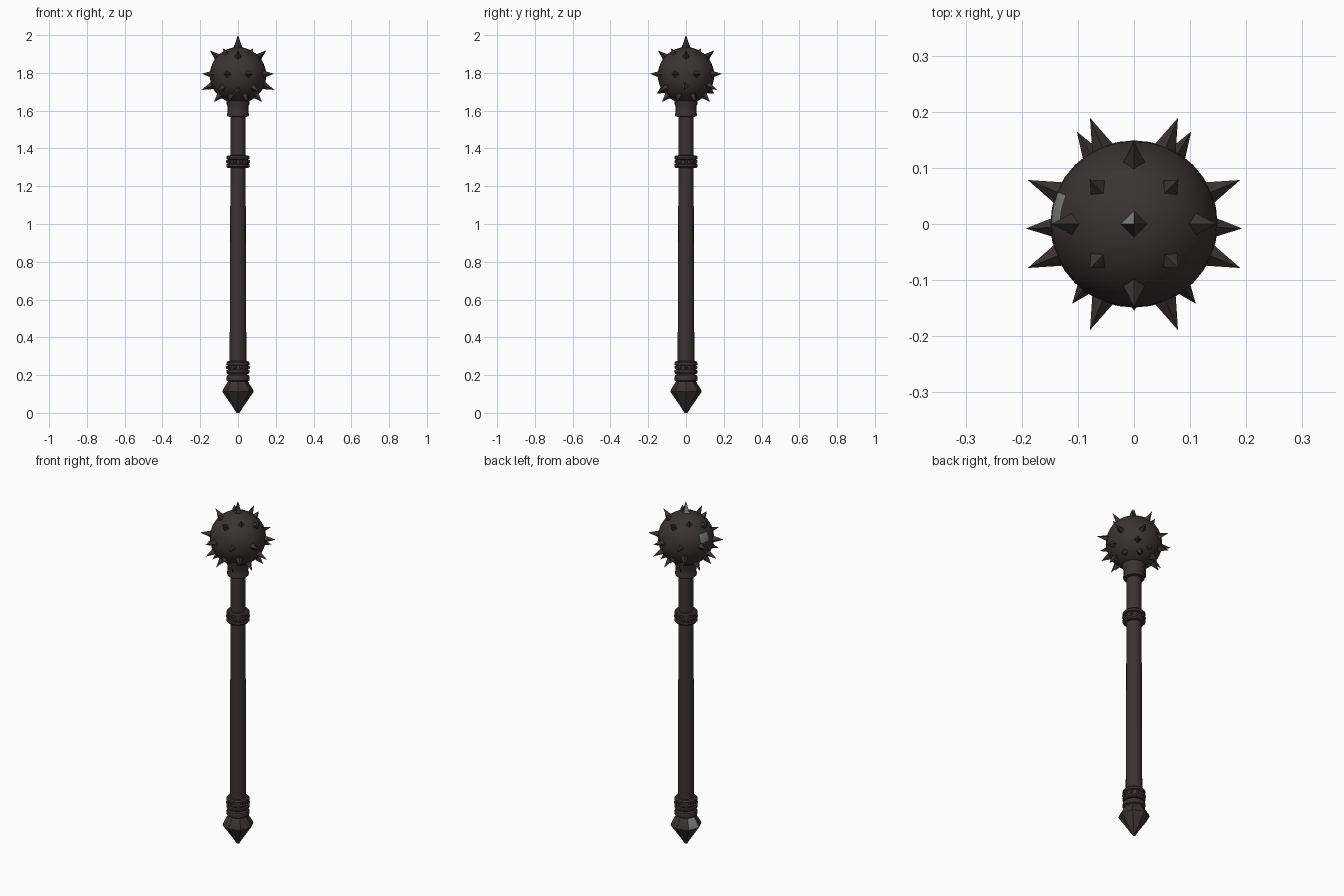
import bpy, bmesh, math
from mathutils import Vector

if "Cube" in bpy.data.objects:
    bpy.data.objects.remove(bpy.data.objects["Cube"])

BALL_Z, BALL_R = 1.787, 0.149


def material(name, rgb):
    m = bpy.data.materials.new(name)
    m.diffuse_color = (*rgb, 1)
    m.use_nodes = True
    m.node_tree.nodes["Principled BSDF"].inputs["Base Color"].default_value = m.diffuse_color
    return m


IRON = material("dark iron", (0.042, 0.034, 0.034))
WORN = material("worn grey metal", (0.22, 0.23, 0.225))


def finish(bm, name, angle=None, worn=None):
    """Turn a bmesh into an object; worn(face centre) picks bare metal faces."""
    bmesh.ops.recalc_face_normals(bm, faces=bm.faces)
    if worn:
        for f in bm.faces:
            f.material_index = int(worn(f.calc_center_median()))
    me = bpy.data.meshes.new(name)
    bm.to_mesh(me)
    bm.free()
    me.materials.append(IRON)
    me.materials.append(WORN)
    ob = bpy.data.objects.new(name, me)
    bpy.context.collection.objects.link(ob)
    if angle:
        bpy.ops.object.select_all(action='DESELECT')
        ob.select_set(True)
        bpy.context.view_layer.objects.active = ob
        bpy.ops.object.shade_smooth_by_angle(angle=math.radians(angle))
    return ob


def lathe(name, profile, sides=16, angle=40, worn=None):
    """Revolve (radius, z) points around the z axis and cap both ends."""
    bm = bmesh.new()
    rings = []
    for r, z in profile:
        rings.append([bm.verts.new((r * math.cos(math.tau * i / sides),
                                    r * math.sin(math.tau * i / sides), z))
                      for i in range(sides)])
    for a, b in zip(rings, rings[1:]):
        for i in range(sides):
            j = (i + 1) % sides
            bm.faces.new((a[i], a[j], b[j], b[i]))
    bm.faces.new(rings[0][::-1])
    bm.faces.new(rings[-1])
    return finish(bm, name, angle, worn)


def spike(name, tip, radius=0.023, worn=None):
    """Four-sided spike pointing out of the ball to the given tip."""
    tip = Vector(tip)
    centre = Vector((0, 0, BALL_Z))
    d = (tip - centre).normalized()
    base = centre + d * (BALL_R - 0.012)
    side = d.cross(Vector((0, 0, 1)))
    side = side.normalized() if side.length > 0.01 else Vector((1, 0, 0))
    up = side.cross(d)
    bm = bmesh.new()
    ring = [bm.verts.new(base + o * radius) for o in (side, up, -side, -up)]
    top = bm.verts.new(tip)
    for i in range(4):
        bm.faces.new((ring[i], ring[(i + 1) % 4], top))
    bm.faces.new(ring[::-1])
    return finish(bm, name, worn=worn)


def studs(name, z, r, count=10, size=0.009):
    """Round rivets around a band."""
    bm = bmesh.new()
    for i in range(count):
        a = math.tau * i / count
        geo = bmesh.ops.create_uvsphere(bm, u_segments=8, v_segments=6, radius=size)
        bmesh.ops.translate(bm, verts=geo["verts"],
                            vec=(r * math.cos(a), r * math.sin(a), z))
    finish(bm, name, 40)


# Shaft
lathe("shaft", [(0.043, 0.17), (0.044, 0.30), (0.043, 0.70), (0.041, 1.10),
                (0.040, 1.30), (0.041, 1.65)])

# Pommel with one bare facet
lathe("pommel", [(0.008, 0.0), (0.030, 0.035), (0.083, 0.112), (0.078, 0.126),
                 (0.052, 0.168), (0.045, 0.175)], sides=8, angle=25,
      worn=lambda c: c.x < -0.05 and 0 < c.y < 0.05 and 0.115 < c.z < 0.16)

# Rings above the pommel
lathe("pommel_ring", [(0.048, 0.165), (0.060, 0.172), (0.062, 0.185),
                      (0.058, 0.198), (0.047, 0.205)])
BAND = [(0.043, -0.034), (0.055, -0.033), (0.061, -0.026), (0.061, -0.014),
        (0.054, -0.010), (0.054, 0.010), (0.061, 0.014), (0.061, 0.026),
        (0.055, 0.033), (0.042, 0.034)]
for name, z in (("lower_band", 0.24), ("upper_band", 1.33)):
    lathe(name, [(r, z + h) for r, h in BAND])
    studs(name + "_studs", z, 0.055)

# Collar under the ball
lathe("collar", [(0.042, 1.566), (0.056, 1.570), (0.059, 1.582), (0.055, 1.590),
                 (0.056, 1.625), (0.062, 1.640), (0.062, 1.670)])

# Ball with a bare patch on its left side
bm = bmesh.new()
bmesh.ops.create_uvsphere(bm, u_segments=32, v_segments=20, radius=BALL_R)
bmesh.ops.translate(bm, verts=bm.verts, vec=(0, 0, BALL_Z))
patch = Vector((-0.136, 0.028, BALL_Z + 0.045))
finish(bm, "ball", 40, worn=lambda c: (c - patch).length < 0.032)

# Spikes: crown, upper ring, equator, lower ring, bottom ring
spike("crown_spike", (0, 0, 2.0), 0.027, worn=lambda c: c.x < 0 < c.y)
for i in range(8):
    straight = i % 2 == 0
    a = math.radians(45 * i)
    r, z = (0.148, 1.918) if straight else (0.112, 1.930)
    spike("upper_spike", (r * math.cos(a), r * math.sin(a), z))
    b = a + math.radians(22.5)
    spike("middle_spike", (0.205 * math.cos(b), 0.205 * math.sin(b), 1.795))
    spike("bottom_spike", (0.138 * math.cos(b), 0.138 * math.sin(b), 1.645))
for x, y, z in ((0.193, -0.008, 1.71), (0.102, 0.165, 1.71), (0.11, -0.142, 1.70),
                (0, 0.150, 1.69), (0, -0.155, 1.69)):
    for s in ((1, -1) if x else (1,)):
        spike("lower_spike", (s * x, y, z))
